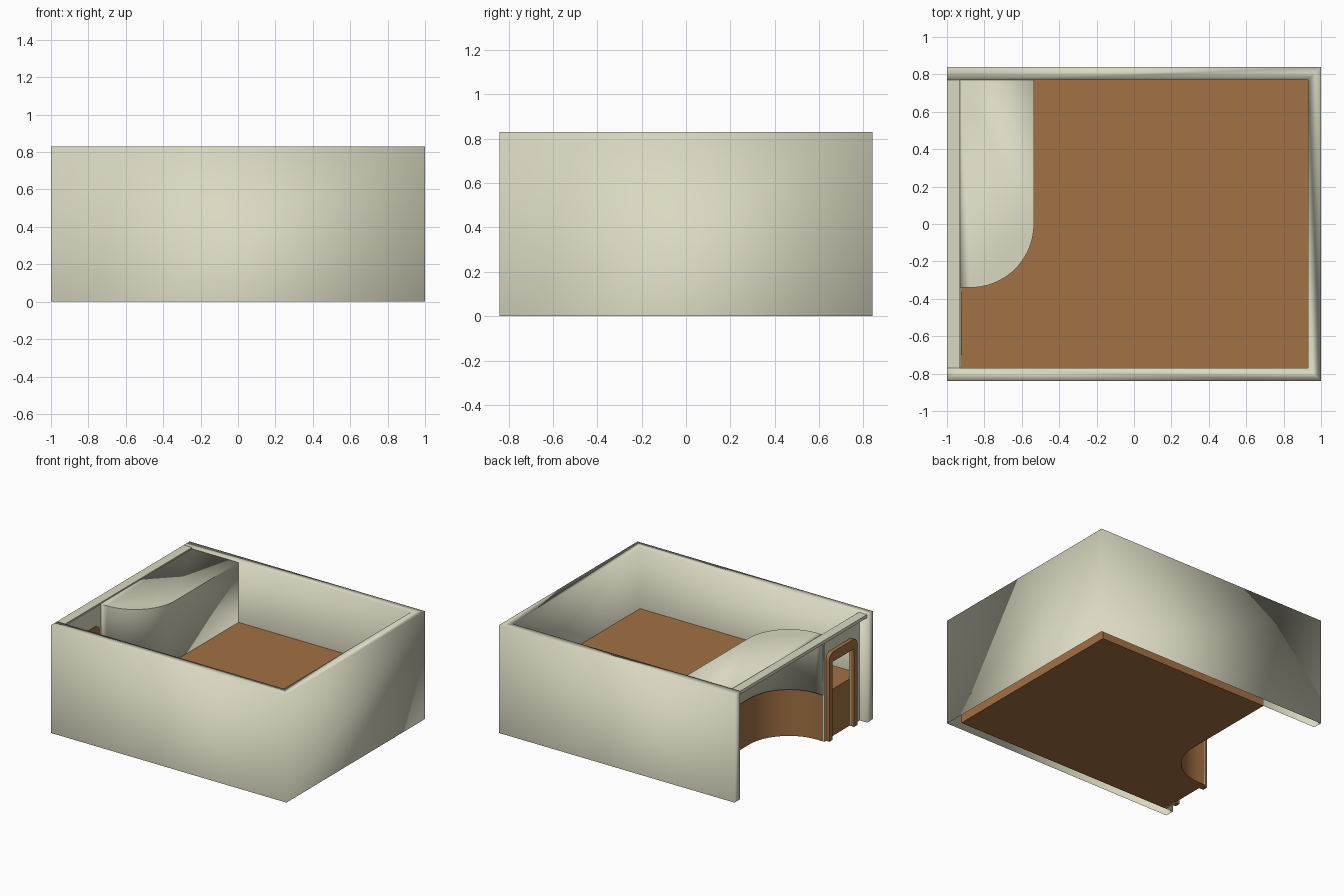
import bpy, bmesh
from math import sin, cos, radians, pi
from mathutils import Vector

if "Cube" in bpy.data.objects:
    bpy.data.objects.remove(bpy.data.objects["Cube"], do_unlink=True)


def material(name, rgb):
    m = bpy.data.materials.new(name)
    m.use_nodes = True
    m.diffuse_color = (*rgb, 1)
    bsdf = m.node_tree.nodes["Principled BSDF"]
    bsdf.inputs["Base Color"].default_value = (*rgb, 1)
    bsdf.inputs["Roughness"].default_value = 0.8
    return m


CREAM = material("cream plaster", (0.70, 0.69, 0.535))
BROWN = material("brown wood", (0.365, 0.165, 0.056))

# Main dimensions
X, Y, H, T = 1.0, 0.84, 0.83, 0.07
XI, YI, FLOOR, NOTCH = X - T, Y - T, 0.36, -0.535


def finish(name, bm, mat, angle=35):
    bmesh.ops.recalc_face_normals(bm, faces=bm.faces)
    me = bpy.data.meshes.new(name)
    bm.to_mesh(me)
    bm.free()
    me.materials.append(mat)
    ob = bpy.data.objects.new(name, me)
    bpy.context.collection.objects.link(ob)
    bpy.ops.object.select_all(action="DESELECT")
    ob.select_set(True)
    bpy.context.view_layer.objects.active = ob
    if angle is None:
        bpy.ops.object.shade_smooth()
    else:
        bpy.ops.object.shade_smooth_by_angle(angle=radians(angle))
    return ob


def prism(name, points, direction, mat):
    """Extrude a flat outline along a direction."""
    bm = bmesh.new()
    face = bm.faces.new([bm.verts.new(p) for p in points])
    ext = bmesh.ops.extrude_face_region(bm, geom=[face], use_keep_orig=True)
    verts = [g for g in ext["geom"] if isinstance(g, bmesh.types.BMVert)]
    bmesh.ops.translate(bm, vec=Vector(direction), verts=verts)
    return finish(name, bm, mat)


def curtain(bm, path, z0, z1):
    """Upright sheet along a path; returns its top vertices."""
    low = [bm.verts.new((x, y, z0)) for x, y in path]
    top = [bm.verts.new((x, y, z1)) for x, y in path]
    for i in range(len(path) - 1):
        bm.faces.new((low[i], low[i + 1], top[i + 1], top[i]))
    return top


def arc(cx, cy, r, a0, a1, n):
    return [(cx + r * cos(a0 + (a1 - a0) * i / n),
             cy + r * sin(a0 + (a1 - a0) * i / n)) for i in range(n + 1)]


# Outer walls: hollow, open underneath, softly shaded all over
bm = bmesh.new()
rim = curtain(bm, [(-X, -YI), (-X, -Y), (X, -Y), (X, Y), (-X, Y), (-X, YI)],
              0, H)
rim += curtain(bm, [(-X, YI), (NOTCH, YI)], 0, H)[1:]
rim += curtain(bm, [(NOTCH, YI), (XI, YI), (XI, -YI), (-XI, -YI)],
               FLOOR, H)[1:]
curtain(bm, [(-XI, -YI), (-X, -YI)], 0, H)
bm.faces.new(rim)
bmesh.ops.remove_doubles(bm, verts=bm.verts, dist=0.0001)
finish("outer_walls", bm, CREAM, None)

# Thin beam closing the open side at the top
beam = [(-X, -YI), (-XI, -YI), (-XI, YI), (-X, YI)]
prism("side_beam", [(x, y, H - 0.025) for x, y in beam], (0, 0, 0.025), CREAM)

# Rounded outline of the recess, from the back wall to the door
RAD = 0.34
recess = [(NOTCH, YI)] + arc(NOTCH - RAD, 0, RAD, 0, -pi / 2, 20)
recess += [(-XI, -RAD)]

# Raised floor block with the recess cut out
floor = recess + [(-XI, -YI), (XI, -YI), (XI, YI)]
prism("floor_block", [(x, y, 0) for x, y in floor], (0, 0, FLOOR), BROWN)

# Curved recess wall with its flat roof
bm = bmesh.new()
edge = curtain(bm, recess, FLOOR, H - 0.01)
bm.faces.new(edge + [bm.verts.new((-XI, YI, H - 0.01))])
wall = finish("recess_wall_and_roof", bm, CREAM)
solid = wall.modifiers.new("thickness", "SOLIDIFY")
solid.thickness = 0.01
solid.offset = -1

# Wall around the door
D0, D1, DTOP = -0.66, -0.4, 0.6
door_wall = [(-YI, 0), (D0, 0), (D0, DTOP), (D1, DTOP), (D1, 0),
             (-RAD, 0), (-RAD, H - 0.01), (-YI, H - 0.01)]
prism("door_wall", [(-XI - 0.008, y, z) for y, z in door_wall],
      (0.012, 0, 0), CREAM)

# Door frame: slim legs, deeper head, rounded top corners
LEG, HEAD, R = 0.04, 0.075, 0.05
top = DTOP + HEAD
frame = [(D0, 0), (D0 - LEG, 0)]
frame += arc(D0 - LEG + R, top - R, R, pi, pi / 2, 5)
frame += arc(D1 + LEG - R, top - R, R, pi / 2, 0, 5)
frame += [(D1 + LEG, 0), (D1, 0), (D1, DTOP), (D0, DTOP)]
prism("door_frame", [(-XI - 0.037, y, z) for y, z in frame],
      (0.045, 0, 0), BROWN)
